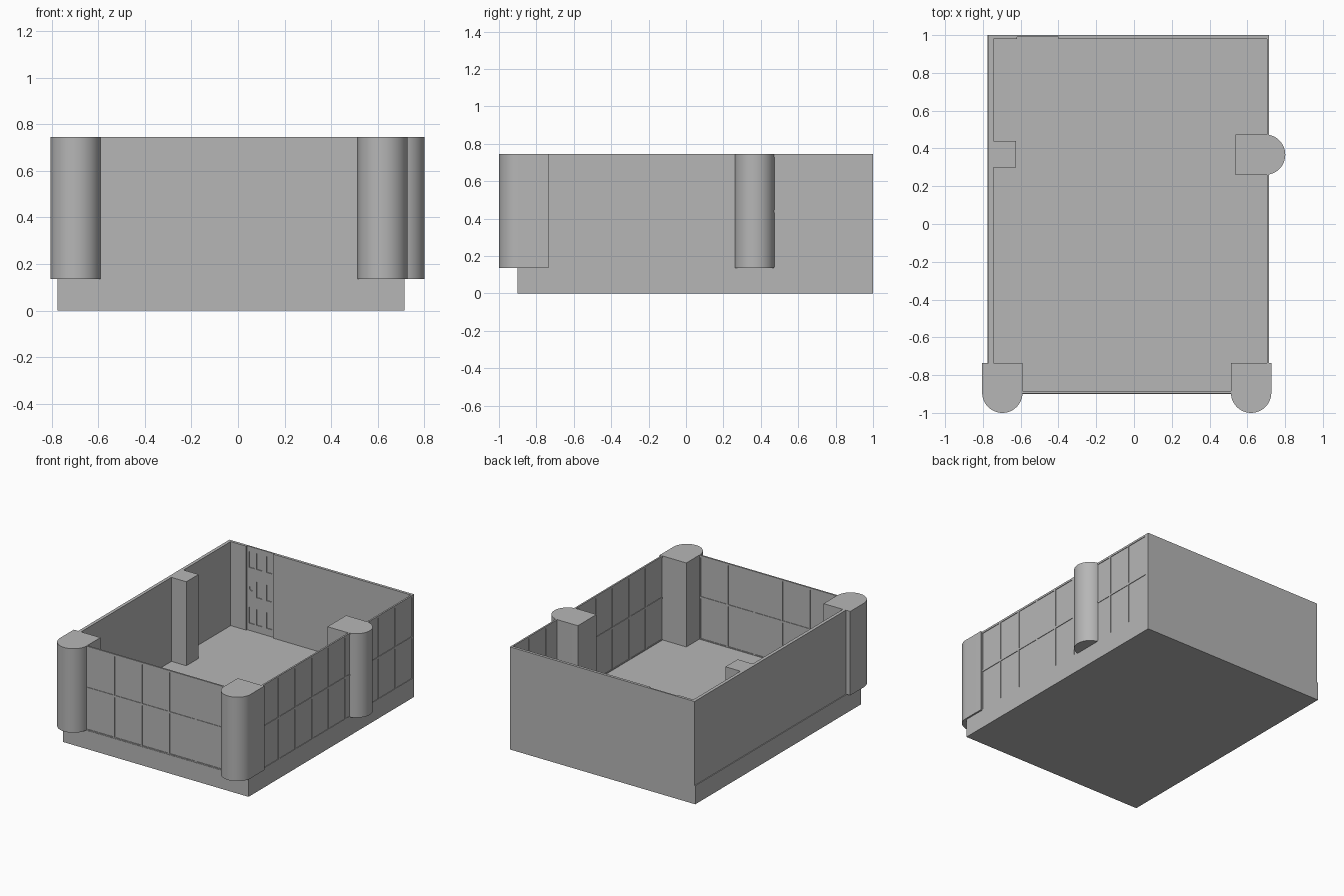
import bpy, bmesh, math
from mathutils import Matrix, Vector

cube = bpy.data.objects.get("Cube")
if cube:
    bpy.data.objects.remove(cube, do_unlink=True)

GREY = (0.47, 0.47, 0.47, 1)
grey = bpy.data.materials.new("plain_grey")
grey.use_nodes = True
grey.diffuse_color = GREY
grey.node_tree.nodes["Principled BSDF"].inputs["Base Color"].default_value = GREY

FLOOR, TOP = 0.135, 0.745
LEFT, RIGHT, FRONT, BACK = -0.775, 0.715, -0.9, 1.0


def finish(name, bm):
    bmesh.ops.recalc_face_normals(bm, faces=bm.faces)
    mesh = bpy.data.meshes.new(name)
    bm.to_mesh(mesh)
    bm.free()
    mesh.materials.append(grey)
    obj = bpy.data.objects.new(name, mesh)
    bpy.context.collection.objects.link(obj)
    return obj


def add_box(bm, x, y, z):
    lo, hi = Vector((x[0], y[0], z[0])), Vector((x[1], y[1], z[1]))
    place = Matrix.Translation((lo + hi) / 2) @ Matrix.Diagonal((*(hi - lo), 1))
    bmesh.ops.create_cube(bm, size=1, matrix=place)


def box(name, x, y, z):
    bm = bmesh.new()
    add_box(bm, x, y, z)
    return finish(name, bm)


def pillar(name, x, y, angle, radius=0.107, tail=0.157, steps=24):
    """Half-round column, round towards -y before turning, square behind."""
    bm = bmesh.new()
    outline = [(radius, tail), (-radius, tail)]
    for i in range(steps + 1):
        a = math.pi * (1 + i / steps)
        outline.append((radius * math.cos(a), radius * math.sin(a)))
    face = bm.faces.new([bm.verts.new((px, py, FLOOR)) for px, py in outline])
    ext = bmesh.ops.extrude_face_region(bm, geom=[face])
    verts = [v for v in ext["geom"] if isinstance(v, bmesh.types.BMVert)]
    bmesh.ops.translate(bm, verts=verts, vec=(0, 0, TOP - FLOOR))
    bm.transform(Matrix.Translation((x, y, 0)) @ Matrix.Rotation(angle, 4, "Z"))
    obj = finish(name, bm)
    bpy.ops.object.select_all(action="DESELECT")
    obj.select_set(True)
    bpy.context.view_layer.objects.active = obj
    bpy.ops.object.shade_smooth_by_angle(angle=math.radians(35))


def panel_wall(name, span, ribs, columns, depth, along_x):
    """Thin sheet held in a grid of slightly thicker ribs and rails."""
    bm = bmesh.new()
    half = 0.007

    def piece(run, thick, z):
        add_box(bm, *((run, thick) if along_x else (thick, run)), z)

    inset = 0.004
    piece(span, (depth[0] + inset, depth[1] - inset), (FLOOR, TOP - half))
    middle = (FLOOR + TOP) / 2
    for z in ((FLOOR, FLOOR + half), (middle - half, middle + half), (TOP - 2 * half, TOP)):
        piece(span, depth, z)
    for i in range(columns + 1):
        c = ribs[0] + (ribs[1] - ribs[0]) * i / columns
        piece((c - half, c + half), depth, (FLOOR, TOP - half))
    return finish(name, bm)


# Base and plain walls
box("base", (LEFT, RIGHT), (FRONT, BACK), (0, FLOOR))
box("left_wall", (-0.769, -0.745), (FRONT + 0.004, BACK), (FLOOR, TOP))
back_wall = box("back_wall", (-0.769, RIGHT), (0.98, BACK), (FLOOR, TOP))

# Panelled walls
panel_wall("front_wall", (-0.76, 0.71), (-0.59, 0.51), 5, (-0.897, -0.885), True)
panel_wall("right_wall", (-0.89, 0.985), (-0.74, 0.98), 9, (0.703, RIGHT), False)

# Pillars
pillar("front_corner_pillar_a", -0.697, -0.893, 0)
pillar("front_corner_pillar_b", 0.62, -0.893, 0)
pillar("side_pillar", 0.694, 0.367, math.pi / 2)
box("inner_post", (-0.75, -0.625), (0.3, 0.44), (FLOOR, TOP))

# Recessed socket plate with small slots in the back wall
recess = box("recess_cutter", (-0.62, -0.4), (0.95, 0.99), (FLOOR - 0.05, TOP + 0.05))
bm = bmesh.new()
for row, z in enumerate((0.65, 0.445, 0.245)):
    for col, x in enumerate((-0.582, -0.523, -0.442)):
        if row == 1 and col == 0:
            turn = Matrix.Translation((x, 0.975, z)) @ Matrix.Rotation(math.pi / 2, 4, "X")
            bmesh.ops.create_cone(bm, cap_ends=True, segments=16, radius1=0.02,
                                  radius2=0.02, depth=0.042, matrix=turn)
        else:
            add_box(bm, (x - 0.022, x + 0.022), (0.954, 0.996), (z - 0.058, z + 0.058))
slots = finish("slot_cutter", bm)
for cutter in (recess, slots):
    cut = back_wall.modifiers.new(cutter.name, "BOOLEAN")
    cut.operation = "DIFFERENCE"
    cut.solver = "EXACT"
    cut.object = cutter
    cutter.hide_render = True
    cutter.hide_viewport = True
